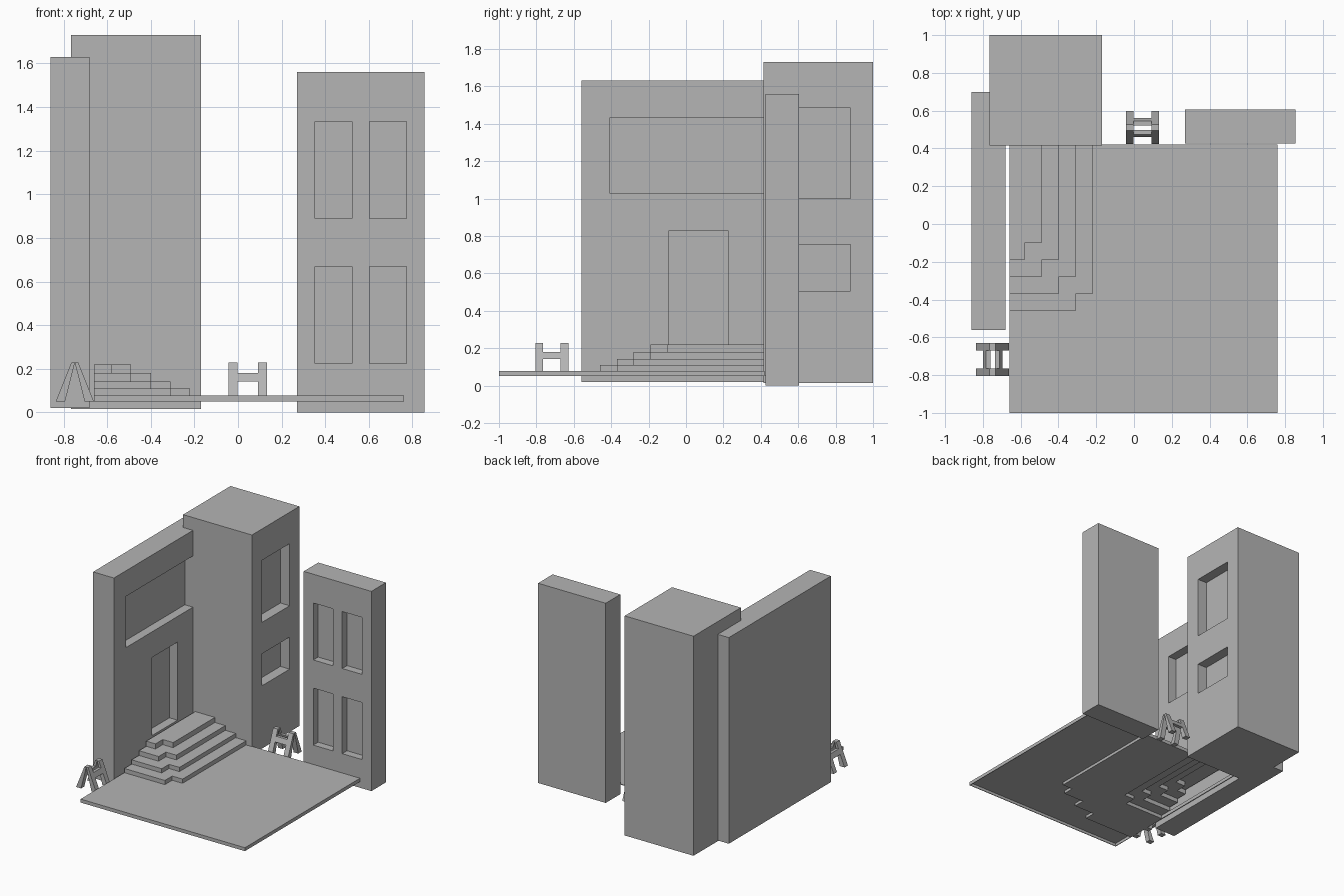
import bpy
import bmesh

if "Cube" in bpy.data.objects:
    bpy.data.objects.remove(bpy.data.objects["Cube"], do_unlink=True)

GREY = (0.46, 0.46, 0.46, 1)
stone = bpy.data.materials.new("plain_grey")
stone.use_nodes = True
stone.diffuse_color = GREY
stone.node_tree.nodes["Principled BSDF"].inputs["Base Color"].default_value = GREY


def finish(name, bm):
    bmesh.ops.recalc_face_normals(bm, faces=bm.faces)
    mesh = bpy.data.meshes.new(name)
    bm.to_mesh(mesh)
    bm.free()
    mesh.materials.append(stone)
    obj = bpy.data.objects.new(name, mesh)
    bpy.context.collection.objects.link(obj)
    return obj


def add_prism(bm, base, offset):
    """Extrude a closed outline of 3D points along an offset."""
    face = bm.faces.new([bm.verts.new(p) for p in base])
    new = bmesh.ops.extrude_face_region(bm, geom=[face], use_keep_orig=True)
    verts = [g for g in new["geom"] if isinstance(g, bmesh.types.BMVert)]
    bmesh.ops.translate(bm, verts=verts, vec=offset)


def add_box(bm, x, y, z):
    base = [(x[0], y[0], z[0]), (x[1], y[0], z[0]),
            (x[1], y[1], z[0]), (x[0], y[1], z[0])]
    add_prism(bm, base, (0, 0, z[1] - z[0]))


def boxes(name, *items):
    bm = bmesh.new()
    for item in items:
        add_box(bm, *item)
    return finish(name, bm)


def recess(obj, *items):
    """Cut box shaped recesses, then discard the cutter."""
    cutter = boxes("recess_cutter", *items)
    cutter.hide_render = True
    mod = obj.modifiers.new("recesses", "BOOLEAN")
    mod.operation = "DIFFERENCE"
    mod.solver = "EXACT"
    mod.object = cutter
    bpy.context.view_layer.objects.active = obj
    bpy.ops.object.modifier_apply(modifier=mod.name)
    bpy.data.objects.remove(cutter, do_unlink=True)


# Side wall with a long window and a doorway
side_wall = boxes("side_wall", ((-.86, -.68), (-.56, .70), (.02, 1.63)))
recess(side_wall,
       ((-.75, -.6), (-.41, .43), (1.03, 1.43)),
       ((-.75, -.6), (-.09, .225), (.22, .83)))

# Corner tower with two windows
tower = boxes("corner_tower", ((-.765, -.17), (.415, 1), (.015, 1.73)))
recess(tower, *[((-.25, 0), (.54, .88), z) for z in ((.505, .755), (1, 1.485))])

# Free-standing facade with four windows
facade = boxes("facade", ((.27, .855), (.425, .605), (0, 1.56)))
recess(facade, *[(x, (.3, .485), z)
                 for x in ((.353, .523), (.603, .773))
                 for z in ((.225, .67), (.89, 1.335))])

# Paving and hollow stairs: nested bands around the back corner
LEFT, BACK, FRONT, RIGHT = -.66, .42, -1, .76
BASE, TOP = .05, .077


def outline(corners):
    """Stepped path from the back edge to the left edge."""
    path = [(corners[0][0], BACK)]
    for i, (x, y) in enumerate(corners):
        path.append((x, y))
        nxt = corners[i + 1][0] if i + 1 < len(corners) else LEFT
        path.append((nxt, y))
    return path


def band(name, outer, inner, low, high):
    path = outer + (inner[::-1] if inner else [(LEFT, BACK)])
    bm = bmesh.new()
    add_prism(bm, [(x, y, low) for x, y in path], (0, 0, high - low))
    return finish(name, bm)


def flight(x, y, notches):
    return outline([(x - .09 * i, y - .09 * i) for i in range(notches)])


paving_edge = outline([(RIGHT, FRONT)])
landing_edge = outline([(.23, -.55), (.14, -.64), (-.04, -.73), (-.22, -.82)])
steps = [flight(-.13, -.28, 4)]
steps += [flight(-.22 - .09 * i, -.37 + .09 * i, 2) for i in range(4)]

band("paving", paving_edge, landing_edge, TOP - .005, TOP)
boxes("paving_rim",
      ((LEFT, RIGHT), (FRONT, FRONT + .005), (BASE, TOP)),
      ((RIGHT - .005, RIGHT), (FRONT, BACK), (BASE, TOP)),
      ((LEFT, LEFT + .005), (FRONT, BACK), (BASE, TOP)))
band("landing", landing_edge, steps[0], BASE, TOP)
levels = [BASE, TOP, .11, .143, .18, .22]
for i, edge in enumerate(steps):
    inner = steps[i + 1] if i + 1 < len(steps) else None
    band(f"stair_step_{i + 1}", edge, inner, levels[i], levels[i + 1])

# Trestle barriers: two leaning H frames meeting at the top
FOOT, HEAD = .05, .228


def trestle(name, cx, cy, along_x):
    bm = bmesh.new()

    def slanted(a, b, low, high, side):
        def lean(foot, head, z):
            return side * (foot + (head - foot) * (z - FOOT) / (HEAD - FOOT))
        section = [(lean(.0875, .016, low), low), (lean(.045, 0, low), low),
                   (lean(.045, 0, high), high), (lean(.0875, .016, high), high)]
        if along_x:
            add_prism(bm, [(cx + a, cy + u, z) for u, z in section], (b - a, 0, 0))
        else:
            add_prism(bm, [(cx + u, cy + a, z) for u, z in section], (0, b - a, 0))

    for side in (-1, 1):
        slanted(-.0875, -.047, FOOT, HEAD, side)
        slanted(.047, .0875, FOOT, HEAD, side)
        slanted(-.047, .047, .142, .18, side)
    return finish(name, bm)


trestle("back_trestle", .045, .51, True)
trestle("front_trestle", -.748, -.717, False)
